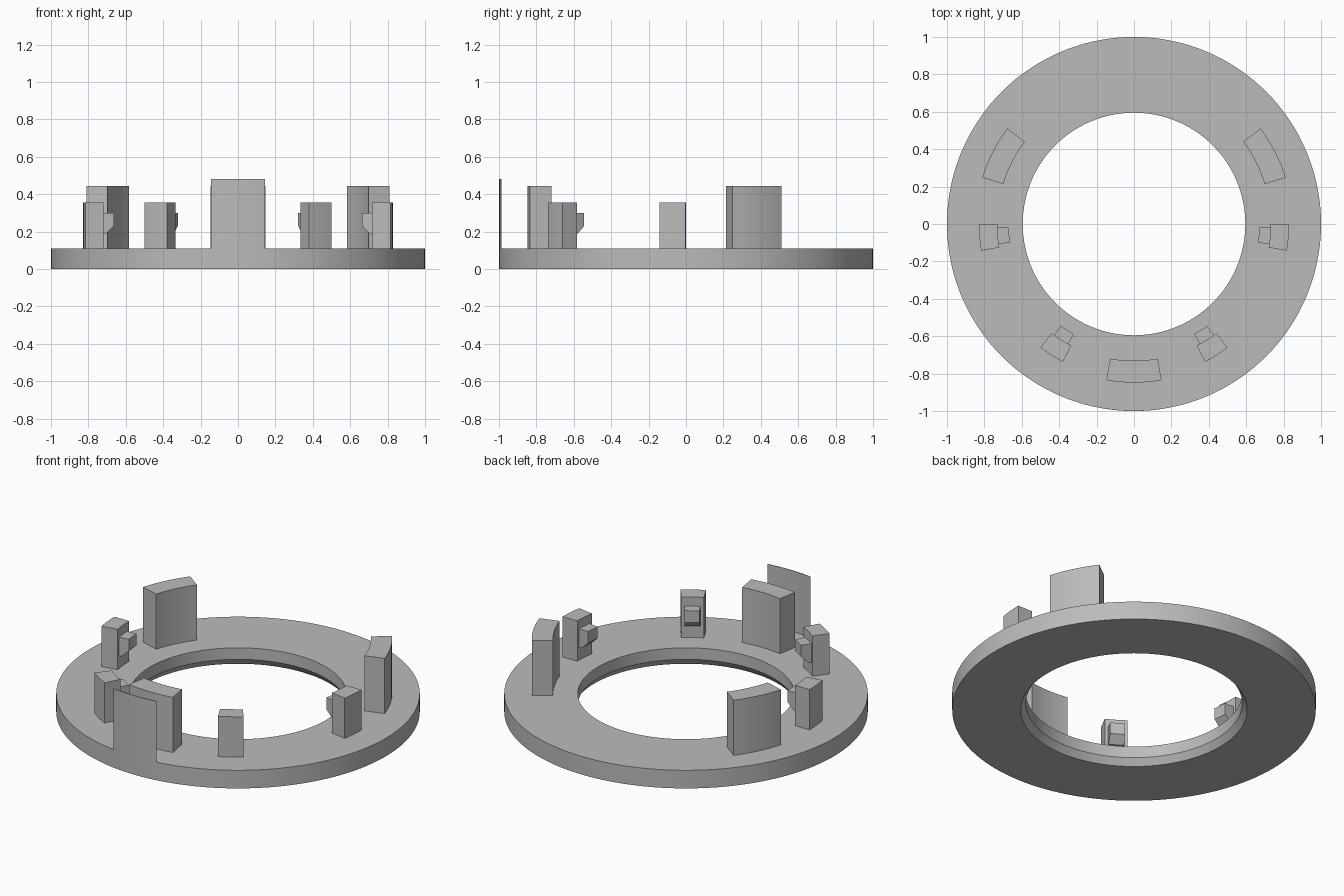
import bpy, bmesh
from math import sin, cos, radians

cube = bpy.data.objects.get("Cube")
if cube:
    bpy.data.objects.remove(cube, do_unlink=True)

grey = bpy.data.materials.new("plain_grey")
grey.use_nodes = True
grey.diffuse_color = (0.5, 0.5, 0.5, 1)
grey.node_tree.nodes["Principled BSDF"].inputs["Base Color"].default_value = (0.5, 0.5, 0.5, 1)


def sweep(name, profile, start, end, steps):
    """Sweep a closed (radius, height) profile about z between two angles in degrees."""
    bm = bmesh.new()
    full = end - start >= 360
    sections = []
    for i in range(steps if full else steps + 1):
        a = radians(start + (end - start) * i / steps)
        sections.append([bm.verts.new((r * cos(a), r * sin(a), z)) for r, z in profile])
    n = len(profile)
    for i in range(steps):
        p, q = sections[i], sections[(i + 1) % len(sections)]
        for j in range(n):
            k = (j + 1) % n
            bm.faces.new((p[j], p[k], q[k], q[j]))
    if not full:
        bm.faces.new(sections[0])
        bm.faces.new(sections[-1])
    bmesh.ops.recalc_face_normals(bm, faces=bm.faces)
    mesh = bpy.data.meshes.new(name)
    bm.to_mesh(mesh)
    bm.free()
    mesh.materials.append(grey)
    obj = bpy.data.objects.new(name, mesh)
    bpy.context.collection.objects.link(obj)
    bpy.ops.object.select_all(action="DESELECT")
    obj.select_set(True)
    bpy.context.view_layer.objects.active = obj
    bpy.ops.object.shade_smooth_by_angle(angle=radians(25))
    return obj


def block(r0, r1, z0, z1):
    return [(r0, z0), (r1, z0), (r1, z1), (r0, z1)]


TOP = 0.11

# Base ring with a chamfer under the inner edge
sweep("base_ring", [(0.623, 0), (1, 0), (1, TOP), (0.595, TOP), (0.595, 0.04)], 0, 360, 144)

# Thin curved plate rising from the front of the rim
sweep("front_plate", block(0.997, 1, TOP, 0.48), 261.7, 278.3, 10)

# Tall curved guide tabs
for name, mid in (("front", 270), ("back_left", 27), ("back_right", 153)):
    sweep(name + "_tall_tab", block(0.731, 0.848, TOP, 0.445), mid - 10, mid + 10, 10)

# Short clips with inward hooks, mirrored left to right
hook = [(0.735, 0.3), (0.67, 0.3), (0.67, 0.23), (0.715, 0.187), (0.735, 0.187)]
for name, mid in (("side", -5), ("front", -57.8)):
    for side, angle in (("left", mid), ("right", 180 - mid)):
        label = f"{name}_{side}"
        sweep(label + "_clip", block(0.731, 0.829, TOP, 0.355), angle - 4.9, angle + 4.9, 4)
        sweep(label + "_clip_hook", hook, angle - 3.5, angle + 3.5, 4)
